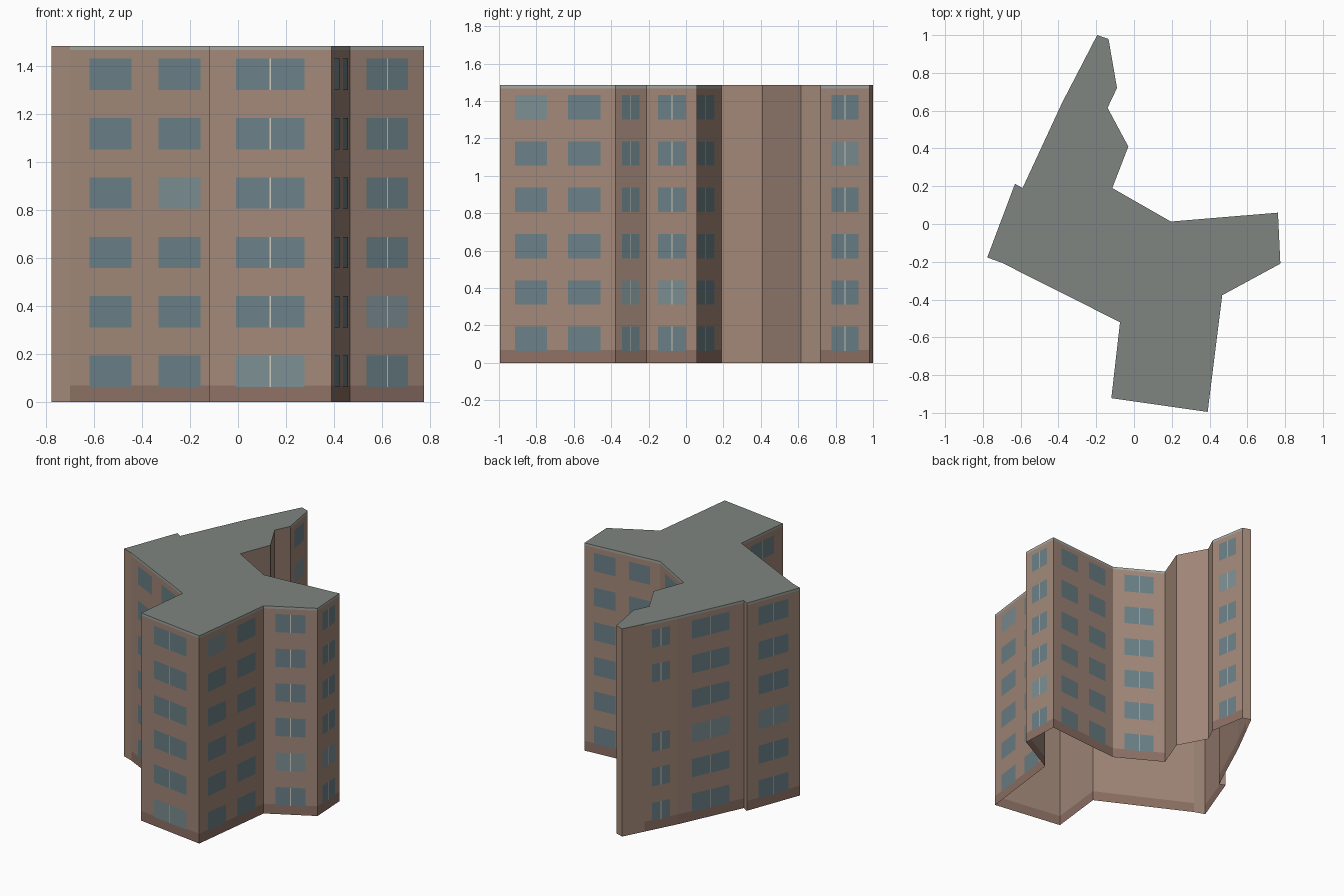
import bpy, bmesh, random
from mathutils import Vector

if "Cube" in bpy.data.objects:
    bpy.data.objects.remove(bpy.data.objects["Cube"])

random.seed(4)
H, BASE, TRIM = 1.485, 0.07, 1.468
ROWS, PITCH, SILL, WIN_H = 6, 0.2475, 0.064, 0.13

# footprint, clockwise from the back tip: x, y, windows on the wall that starts here
# (0 = blank wall, 1 = one double window, 2 = two single windows per floor)
PLAN = [(-.195, 1.0, 0), (-.135, .98, 1), (-.09, .72, 0), (-.14, .615, 0),
        (-.03, .41, 0), (-.115, .19, 1), (.195, .013, 2), (.762, .06, 1),
        (.775, -.21, 1), (.467, -.377, 2), (.39, -.995, 1), (-.12, -.922, 1),
        (-.074, -.52, 2), (-.70, -.205, 0), (-.777, -.177, 1), (-.63, .213, 0),
        (-.59, .19, 1), (-.38, .643, 1), (-.27, .855, 0)]
SPANS = {0: [], 1: [(.22, .78)], 2: [(.13, .41), (.59, .87)]}


def material(name, rgb):
    m = bpy.data.materials.new(name)
    m.diffuse_color = (*rgb, 1)
    m.use_nodes = True
    m.node_tree.nodes["Principled BSDF"].inputs["Base Color"].default_value = m.diffuse_color
    return m


parts = {}


def part(name, rgb):
    parts[name] = (bmesh.new(), material(name + "_colour", rgb))


def panel(name, p, q, t0, t1, z0, z1, out=0.0):
    """Upright rectangle on the wall p-q between fractions t0 and t1."""
    bm = parts[name][0]
    d = q - p
    n = Vector((-d.y, d.x)).normalized() * out
    a, b = p + d * t0 + n, p + d * t1 + n
    bm.faces.new([bm.verts.new((v.x, v.y, z)) for v, z in
                  ((b, z0), (a, z0), (a, z1), (b, z1))])


part("brick_walls", (.36, .245, .19))
part("plinth", (.27, .165, .13))
part("roof_trim", (.37, .38, .345))
part("roof", (.21, .235, .22))
part("window_glass", (.145, .215, .24))
part("pale_window_glass", (.20, .27, .285))
part("window_mullions", (.60, .58, .50))

# walls with plinth, roof trim and windows
for i, (x, y, kind) in enumerate(PLAN):
    p = Vector((x, y))
    q = Vector(PLAN[(i + 1) % len(PLAN)][:2])
    if kind == 0:
        panel("brick_walls", p, q, 0, 1, 0, H)
        continue
    panel("plinth", p, q, 0, 1, 0, BASE)
    panel("brick_walls", p, q, 0, 1, BASE, TRIM)
    panel("roof_trim", p, q, 0, 1, TRIM, H)
    for row in range(ROWS):
        if i == 17 and row == 3:      # blank bay on the back left wall
            continue
        z = SILL + row * PITCH
        for t0, t1 in SPANS[kind]:
            glass = "pale_window_glass" if random.random() < .1 else "window_glass"
            panel(glass, p, q, t0, t1, z, z + WIN_H, .002)
            if kind == 1:
                mid, half = (t0 + t1) / 2, .0025 / (q - p).length
                panel("window_mullions", p, q, mid - half, mid + half, z, z + WIN_H, .003)

# flat roof
roof = parts["roof"][0]
roof.faces.new([roof.verts.new((x, y, H)) for x, y, k in reversed(PLAN)])

for name, (bm, mat) in parts.items():
    bmesh.ops.remove_doubles(bm, verts=bm.verts, dist=1e-5)
    mesh = bpy.data.meshes.new(name)
    bm.to_mesh(mesh)
    bm.free()
    mesh.materials.append(mat)
    bpy.context.collection.objects.link(bpy.data.objects.new(name, mesh))
